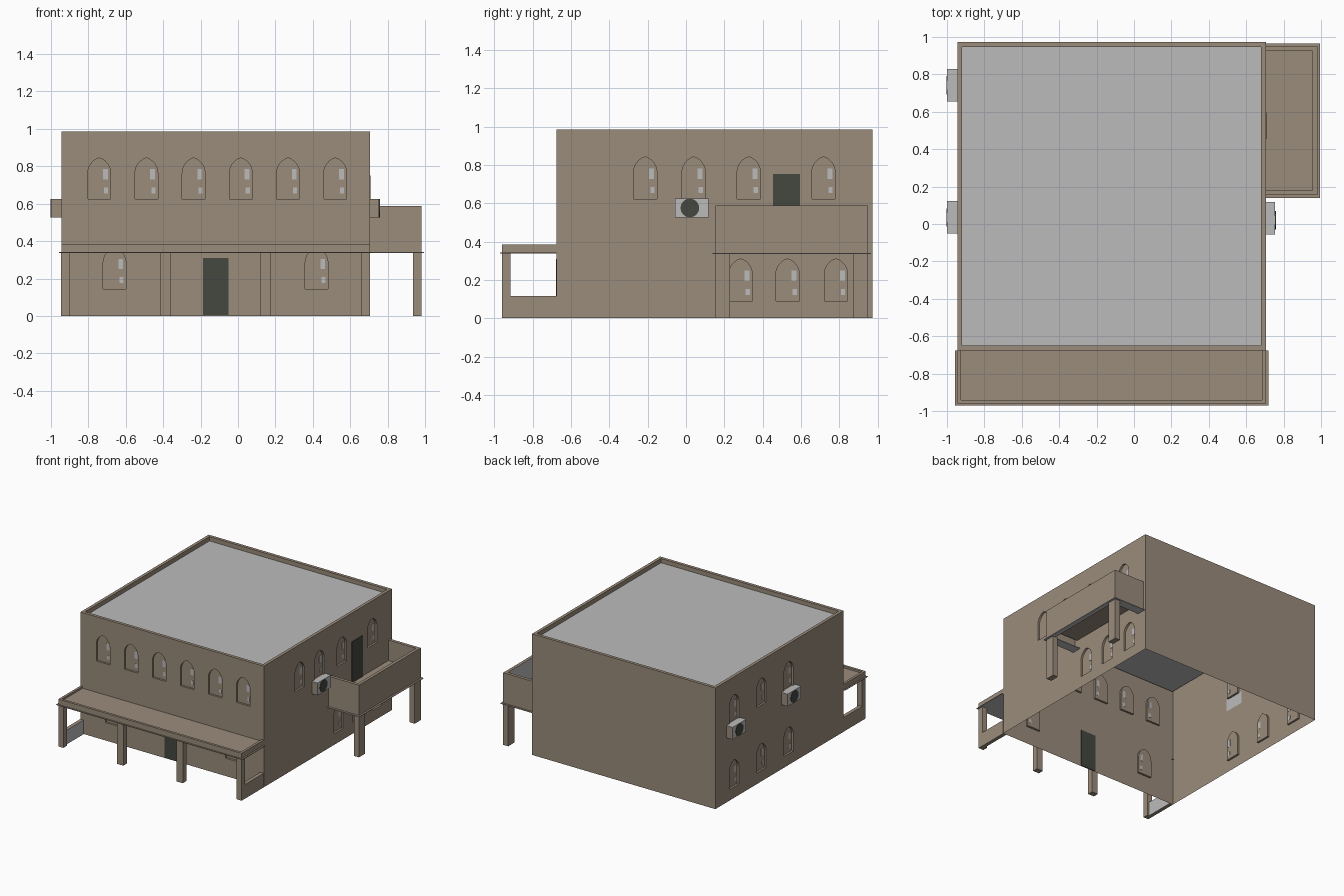
import bpy, bmesh, math
from mathutils import Vector, Matrix

if "Cube" in bpy.data.objects:
    bpy.data.objects.remove(bpy.data.objects["Cube"])

Z = Vector((0, 0, 1))


def mat(name, r, g, b):
    m = bpy.data.materials.new(name)
    m.diffuse_color = (r, g, b, 1)
    m.use_nodes = True
    m.node_tree.nodes["Principled BSDF"].inputs["Base Color"].default_value = m.diffuse_color
    return m


CLAY = mat("clay_plaster", 0.325, 0.262, 0.198)
GREY = mat("light_grey", 0.50, 0.50, 0.50)
DARK = mat("dark_door", 0.058, 0.064, 0.050)


def finish(name, bm, mats):
    me = bpy.data.meshes.new(name)
    bm.to_mesh(me)
    bm.free()
    for m in mats:
        me.materials.append(m)
    ob = bpy.data.objects.new(name, me)
    bpy.context.collection.objects.link(ob)
    return ob


def box(name, a, b, *mats, rule=None):
    """Box between two corners; rule(normal) picks the material slot."""
    a, b = Vector(a), Vector(b)
    bm = bmesh.new()
    size = [abs(q - p) for p, q in zip(a, b)]
    bmesh.ops.create_cube(bm, size=1, matrix=Matrix.Translation((a + b) / 2) @ Matrix.Diagonal((*size, 1)))
    bm.normal_update()
    if rule:
        for f in bm.faces:
            f.material_index = rule(f.normal)
    return finish(name, bm, mats)


def tray(name, x0, x1, y0, y1, rings, mats, keep=None, rule=None):
    """Loft rectangles given as (inset, height) and cap the last one."""
    bm = bmesh.new()
    loops = [[bm.verts.new(p) for p in ((x0 + i, y0 + i, z), (x1 - i, y0 + i, z),
                                        (x1 - i, y1 - i, z), (x0 + i, y1 - i, z))] for i, z in rings]
    for lo, hi in zip(loops, loops[1:]):
        for k in range(4):
            bm.faces.new((lo[k], lo[k - 3], hi[k - 3], hi[k]))
    cap = bm.faces.new(loops[-1])
    bm.normal_update()
    if rule:
        for f in bm.faces:
            f.material_index = rule(f, f is cap)
    if keep:
        drop = [f for f in bm.faces if not keep(f.calc_center_median())]
        bmesh.ops.delete(bm, geom=drop, context='FACES')
    return finish(name, bm, mats)


def arch(s, z, h=0.22, hw=0.061, R=0.085, n=6):
    """Pointed arch outline centred on s with its sill at z."""
    c = R - hw
    tip = math.acos(c / R)
    rise = R * math.sin(tip)
    right = [(R * math.cos(tip * k / n) - c, R * math.sin(tip * k / n)) for k in range(n + 1)]
    half = [(hw, z)] + [(x, z + h - rise + y) for x, y in right]
    return [(s + x, y) for x, y in half] + [(s - x, y) for x, y in reversed(half[:-1])]


def wall(name, n, d, s0, s1, windows, top=0.985, depth=0.016):
    """Wall sheet facing n at distance d, with recessed arched windows."""
    n = Vector(n)
    u = Z.cross(n)
    bm = bmesh.new()

    def loop(pts, dist):
        return [bm.verts.new(u * s + n * dist + Z * z) for s, z in pts]

    def ring(vs):
        return [bm.edges.new((vs[k - 1], vs[k])) for k in range(len(vs))]

    edges = ring(loop([(s0, 0), (s1, 0), (s1, top), (s0, top)], d))
    outlines = [arch(*w) for w in windows]
    outer = [loop(o, d) for o in outlines]
    for vs in outer:
        edges += ring(vs)
    if windows:
        bmesh.ops.triangle_fill(bm, edges=edges, use_beauty=True, normal=n)
    else:
        bmesh.ops.contextual_create(bm, geom=edges)
    for o, vs in zip(outlines, outer):
        inner = loop(o, d - depth)
        for k in range(len(vs)):
            bm.faces.new((vs[k - 1], vs[k], inner[k], inner[k - 1]))
        bm.faces.new(inner)
    bmesh.ops.recalc_face_normals(bm, faces=bm.faces)
    bm.normal_update()
    if sum(f.normal.dot(n) * f.calc_area() for f in bm.faces) < 0:
        bmesh.ops.reverse_faces(bm, faces=bm.faces)
    finish(name, bm, [CLAY])
    # glints of glass on each pane
    for i, (s, z) in enumerate(windows):
        for j, (a, b, lo, hi) in enumerate(((0.026, 0.048, 0.03, 0.062), (0.02, 0.046, 0.105, 0.16))):
            plate(f"{name}_glint_{i}_{j}", n, d - depth, s + a, s + b, z + lo, z + hi, GREY, 0.003)


def plate(name, n, d, s0, s1, z0, z1, m, t=0.008):
    n = Vector(n)
    u = Z.cross(n)
    box(name, u * s0 + n * (d - t / 2) + Z * z0, u * s1 + n * (d + t / 2) + Z * z1, m)


# house walls
FRONT, BACK, RIGHT, LEFT = (0, -1, 0), (0, 1, 0), (1, 0, 0), (-1, 0, 0)
wall("front_wall", FRONT, 0.675, -0.945, 0.705,
     [(-0.742 + 0.2524 * k, 0.625) for k in range(6)] + [(-0.66, 0.145), (0.42, 0.145)])
wall("right_wall", RIGHT, 0.705, -0.675, 0.972,
     [(s, 0.622) for s in (-0.2125, 0.04, 0.3275, 0.7175)] + [(s, 0.09) for s in (0.285, 0.53, 0.7825)])
wall("left_wall", LEFT, 0.945, -0.972, 0.675,
     [(s, z) for z in (0.622, 0.09) for s in (-0.73, -0.38, -0.03)])
wall("back_wall", BACK, 0.972, -0.705, 0.945, [])

# roof with low parapet
tray("roof", -0.945, 0.705, -0.675, 0.972, [(0, 0.985), (0.025, 0.985), (0.025, 0.95)],
     [CLAY, GREY], rule=lambda f, cap: int(cap))

# doors
plate("front_door", FRONT, 0.675, -0.187, -0.052, 0.005, 0.31, DARK)
plate("balcony_door", RIGHT, 0.705, 0.455, 0.595, 0.42, 0.752, DARK)

# porch roof, ceiling, posts and side walls
tray("porch_roof", -0.945, 0.705, -0.96, -0.655,
     [(0, 0.34), (0, 0.385), (0.02, 0.385), (0.02, 0.37)], [CLAY], keep=lambda c: c.y < -0.675)
box("porch_ceiling", (-0.957, -0.97, 0.337), (0.718, -0.676, 0.342), GREY, CLAY,
    rule=lambda n: int(n.z > -0.5))
for i, (a, b) in enumerate(((-0.945, -0.9), (-0.415, -0.36), (0.12, 0.175), (0.66, 0.705))):
    box(f"porch_post_{i}", (a, -0.96, 0), (b, -0.915, 0.34), CLAY)
for side, a, b in (("left", -0.945, -0.915), ("right", 0.705, 0.675)):
    inward = 1 if b > a else -1
    box(f"porch_low_wall_{side}", (a, -0.915, 0), (b, -0.676, 0.115), CLAY, GREY,
        rule=lambda n, s=inward: int(n.x * s > 0.5))

# balcony, its grey underside border and posts
tray("balcony", 0.68, 0.98, 0.155, 0.95,
     [(0, 0.34), (0, 0.587), (0.025, 0.587), (0.025, 0.42)], [CLAY, GREY],
     keep=lambda c: c.x > 0.71, rule=lambda f, cap: int(f.normal.x < -0.5))
for i, (x0, x1, y0, y1) in enumerate(((0.706, 0.995, 0.138, 0.215), (0.706, 0.995, 0.89, 0.965),
                                      (0.955, 0.995, 0.215, 0.89))):
    box(f"balcony_border_{i}", (x0, y0, 0.336), (x1, y1, 0.341), GREY, CLAY,
        rule=lambda n: int(n.z > 0.5))
for i, (a, b) in enumerate(((0.155, 0.23), (0.872, 0.95))):
    box(f"balcony_post_{i}", (0.935, a, 0), (0.98, b, 0.34), CLAY)

# air conditioners with round fans
for i, (x, out, y) in enumerate(((0.705, 0.755, 0.03), (-0.945, -1.0, 0.035), (-0.945, -1.0, 0.742))):
    box(f"air_conditioner_{i}", (x, y - 0.087, 0.525), (out, y + 0.087, 0.625), GREY, CLAY,
        rule=lambda n: int(abs(n.y) > 0.5))
    bm = bmesh.new()
    bmesh.ops.create_cone(bm, cap_ends=True, segments=16, radius1=0.049, radius2=0.049, depth=0.006,
                          matrix=Matrix.Translation((out, y - 0.01 * (out > 0), 0.575)) @ Matrix.Rotation(math.pi / 2, 4, 'Y'))
    finish(f"fan_{i}", bm, [DARK])
